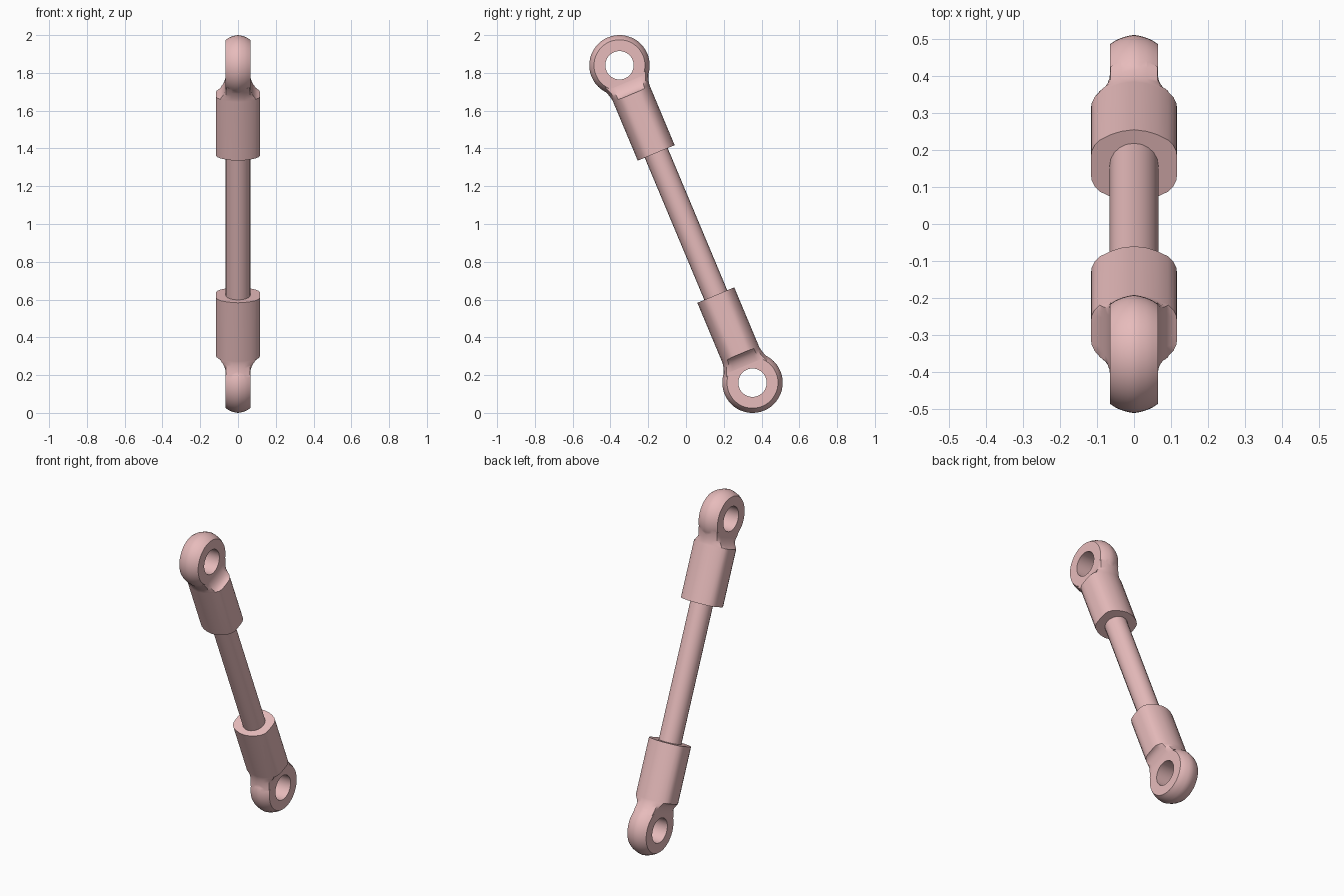
import bpy, bmesh, math
from mathutils import Matrix

if "Cube" in bpy.data.objects:
    bpy.data.objects.remove(bpy.data.objects["Cube"])

HALF = 0.911                      # eye centre distance from the middle
TILT = Matrix.Translation((0, 0, 1)) @ Matrix.Rotation(math.atan2(0.352, 0.84), 4, 'X')

pink = bpy.data.materials.new("pink")
pink.diffuse_color = (0.8, 0.5, 0.5, 1)
pink.use_nodes = True
pink.node_tree.nodes["Principled BSDF"].inputs["Base Color"].default_value = pink.diffuse_color


def make(name, rings, closed=False):
    """Skin a list of rings; closed joins last ring to first, otherwise caps."""
    bm = bmesh.new()
    vs = [[bm.verts.new(p) for p in r] for r in rings]
    n, m = len(vs), len(vs[0])
    for i in range(n if closed else n - 1):
        a, b = vs[i], vs[(i + 1) % n]
        for j in range(m):
            k = (j + 1) % m
            bm.faces.new((a[j], a[k], b[k], b[j]))
    if not closed:
        bm.faces.new(vs[0])
        bm.faces.new(vs[-1])
    bmesh.ops.recalc_face_normals(bm, faces=bm.faces)
    me = bpy.data.meshes.new(name)
    bm.to_mesh(me)
    bm.free()
    ob = bpy.data.objects.new(name, me)
    bpy.context.collection.objects.link(ob)
    me.materials.append(pink)
    return ob


def smooth(ob):
    bpy.ops.object.select_all(action='DESELECT')
    ob.select_set(True)
    bpy.context.view_layer.objects.active = ob
    bpy.ops.object.shade_smooth_by_angle(angle=math.radians(35))


# sleeve cross-section: flat sides, domed front and back
quarter = [(0.117, 0.02), (0.115, 0.042), (0.107, 0.06), (0.092, 0.076),
           (0.064, 0.091), (0.035, 0.101)]
section = (quarter + [(0, 0.106)] + [(-x, y) for x, y in reversed(quarter)]
           + [(-x, -y) for x, y in quarter] + [(0, -0.106)]
           + [(x, -y) for x, y in reversed(quarter)])

# sleeve stations: (height, side clamp, depth scale) with filleted neck
stations = [(0.408, 0.117, 1.0), (0.745, 0.117, 1.0)]
for i in range(1, 9):
    t = math.pi / 2 * i / 8
    stations.append((0.745 + 0.085 * (1 - math.cos(t)), 0.117 - 0.053 * math.sin(t),
                     1 + 0.26 * (1 - math.cos(t)) ** 1.8))

# eye profile: (x, radius), bored ring with a barrelled rim
eye_profile = [(-0.065, 0.075), (-0.065, 0.135), (-0.05, 0.145), (-0.034, 0.152),
               (-0.017, 0.157), (0, 0.16), (0.017, 0.157), (0.034, 0.152),
               (0.05, 0.145), (0.065, 0.135), (0.065, 0.075)]

for label, sign in (("upper", 1), ("lower", -1)):
    # sleeve and neck
    sleeve = make(label + "_rod_end", [
        [(max(-w, min(w, x)), y * k, s) for x, y in section] for s, w, k in stations])
    # eye ring
    eye = make(label + "_eye_helper", [
        [(x, r * math.cos(a), HALF + r * math.sin(a))
         for a in (2 * math.pi * j / 48 for j in range(48))]
        for x, r in eye_profile], closed=True)
    # fuse the two into one solid
    mod = sleeve.modifiers.new("fuse", 'BOOLEAN')
    mod.operation = 'UNION'
    mod.solver = 'EXACT'
    mod.object = eye
    bpy.context.view_layer.objects.active = sleeve
    bpy.ops.object.modifier_apply(modifier="fuse")
    bpy.data.objects.remove(eye)
    sleeve.data.transform(TILT @ Matrix.Rotation(0 if sign > 0 else math.pi, 4, 'X'))
    smooth(sleeve)

# rod between the sleeves
rod = make("rod", [[(0.066 * math.cos(a), 0.066 * math.sin(a), s)
                    for a in (2 * math.pi * j / 20 for j in range(20))]
                   for s in (-0.45, 0.45)])
rod.data.transform(TILT)
smooth(rod)
